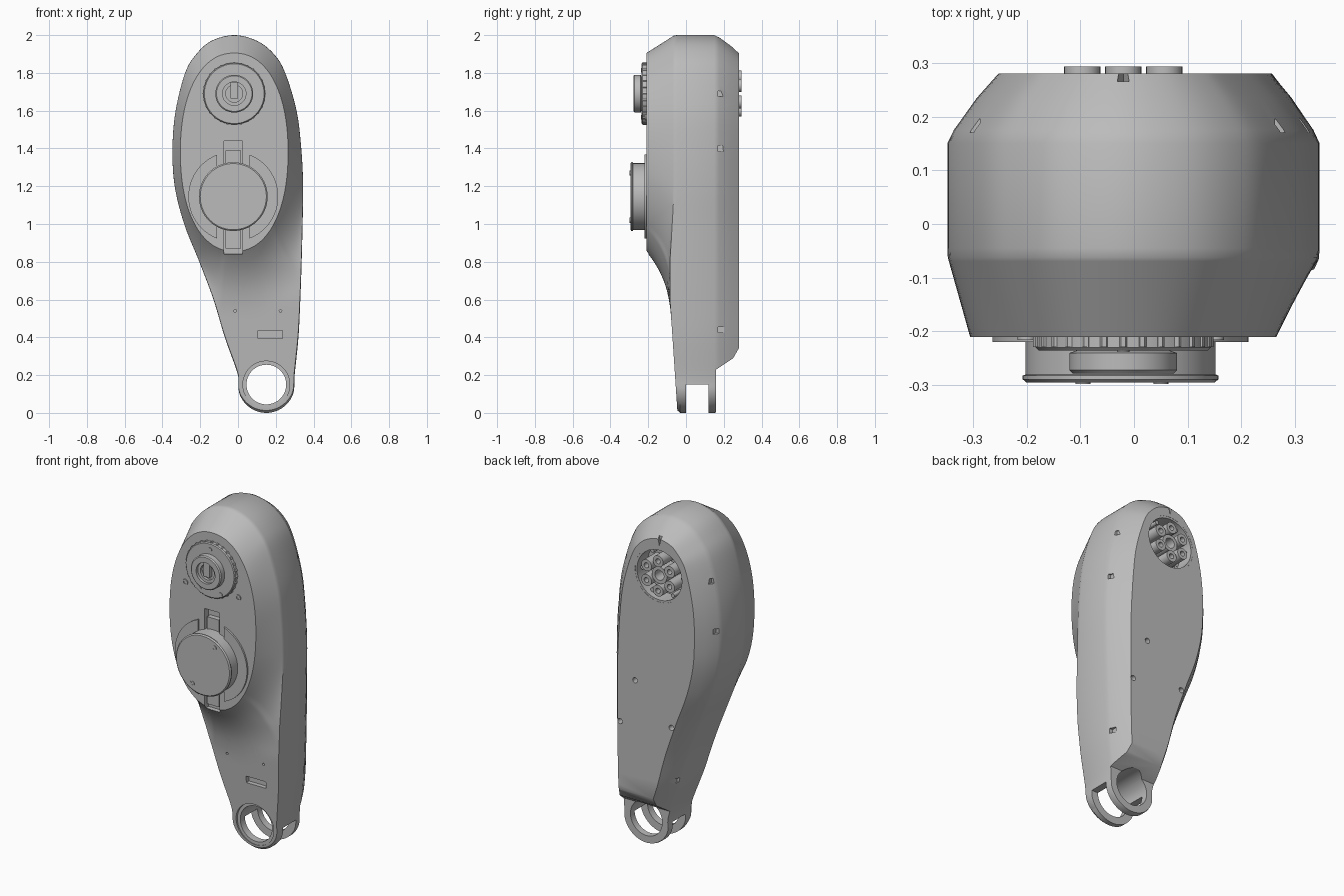
import bpy, bmesh, math
from mathutils import Vector

if "Cube" in bpy.data.objects:
    bpy.data.objects.remove(bpy.data.objects["Cube"])

grey = bpy.data.materials.new("plain grey")
grey.use_nodes = True
grey.diffuse_color = (0.5, 0.5, 0.5, 1)
grey.node_tree.nodes["Principled BSDF"].inputs["Base Color"].default_value = (0.5, 0.5, 0.5, 1)


def finish(name, bm):
    """Store the mesh with its normals outward."""
    bmesh.ops.recalc_face_normals(bm, faces=bm.faces)
    if bm.calc_volume(signed=True) < 0:
        bmesh.ops.reverse_faces(bm, faces=bm.faces)
    mesh = bpy.data.meshes.new(name)
    bm.to_mesh(mesh)
    bm.free()
    mesh.materials.append(grey)
    ob = bpy.data.objects.new(name, mesh)
    bpy.context.collection.objects.link(ob)
    return ob


def loft(name, rings):
    """Join rings of points with quads and close both ends."""
    bm = bmesh.new()
    rows = [[bm.verts.new(p) for p in ring] for ring in rings]
    n = len(rows[0])
    for a, b in zip(rows, rows[1:]):
        for i in range(n):
            j = (i + 1) % n
            bm.faces.new((a[i], a[j], b[j], b[i]))
    bm.faces.new(rows[0])
    bm.faces.new(rows[-1])
    return finish(name, bm)


def lathe(name, profile, x, z, sides=64):
    """Turn (radius, y) points around an axis along y."""
    turn = [2 * math.pi * i / sides for i in range(sides)]
    return loft(name, [[(x + r * math.cos(a), y, z + r * math.sin(a)) for a in turn]
                       for r, y in profile])


def disc(name, x, z, r, y0, y1, sides=32):
    return lathe(name, [(r, y0), (r, y1)], x, z, sides)


def box(name, x, y, z):
    return loft(name, [[(x[0], v, z[0]), (x[1], v, z[0]), (x[1], v, z[1]), (x[0], v, z[1])]
                       for v in y])


def volume(mesh):
    bm = bmesh.new()
    bm.from_mesh(mesh)
    size = bm.calc_volume(signed=True)
    bm.free()
    return size


def cut(ob, cutter):
    """Subtract the cutter, trying another solver if the solid is lost."""
    cutter.hide_render = True
    before = ob.data.copy()
    bpy.context.view_layer.objects.active = ob
    for solver in ('EXACT', 'MANIFOLD', 'FLOAT'):
        mod = ob.modifiers.new("cut", 'BOOLEAN')
        mod.object = cutter
        mod.solver = solver
        bpy.ops.object.modifier_apply(modifier=mod.name)
        if volume(ob.data) > 0.3 * volume(before):
            break
        ob.data = before.copy()
    bpy.data.objects.remove(cutter)


# Side silhouette of the arm, smoothed through a few points
LUG = Vector((0.15, 0.15))
points = [(.30, .2), (.32, .4), (.33, .6), (.337, .8), (.342, 1), (.345, 1.2), (.335, 1.4),
          (.31, 1.6), (.25, 1.8), (.19, 1.9), (.1, 1.97), (-.02, 2), (-.14, 1.97),
          (-.22, 1.9), (-.28, 1.8), (-.33, 1.6), (-.347, 1.4), (-.335, 1.2), (-.285, 1),
          (-.205, .8), (-.13, .6), (-.07, .4), (0, .2)]
points = [Vector(p) for p in points]
for deg in range(195, 346, 25):
    a = math.radians(deg)
    points.append(LUG + 0.15 * Vector((math.cos(a), math.sin(a))))

outline = []
for i in range(len(points)):
    p0, p1, p2, p3 = (points[(i + k) % len(points)] for k in (-1, 0, 1, 2))
    for s in range(6):
        t = s / 6
        outline.append(0.5 * (2 * p1 + (p2 - p0) * t + (2 * p0 - 5 * p1 + 4 * p2 - p3) * t * t
                              + (3 * p1 - p0 - 3 * p2 + p3) * t ** 3))


def inset(amount):
    out = []
    for i, p in enumerate(outline):
        tan = (outline[(i + 1) % len(outline)] - outline[i - 1]).normalized()
        k = amount * min(1, 0.6 + 0.4 * p.y / 1.3)
        out.append(p + Vector((-tan.y, tan.x)) * k)
    return out


CENTRE = Vector((-0.02, 1.38))


def egg_point(p):
    """Edge of the flat front pad, on the ray from the pad centre to p."""
    d = p - CENTRE
    n = (abs(d.x / 0.285) ** 2.2 + abs(d.y / 0.525) ** 2.2) ** (1 / 2.2)
    return CENTRE + d * min(1 / n, 0.94)


def neck(z):
    return -(0.045 + 0.04 * min(z / 0.6, 1) - 0.025 * min(max(z - 0.8, 0) / 0.4, 1))


def front_ring(t):
    ring = []
    for p in outline:
        e = egg_point(p)
        q = e.lerp(p, t)
        gap = (p - e).length
        s = min(1, t * gap / min(gap, 0.34))
        power = 1 + 1.2 * min(max(gap - 0.1, 0) / 0.2, 1)
        base = neck(q.y)
        ring.append((q.x, base - (0.21 + base) * (1 - s) ** power, q.y))
    return ring


# Main housing: flat front pad, blended slope, side wall, bevelled back
rings = [front_ring(t / 16) for t in range(16)] + [front_ring(0.985)]
rings.append([(p.x, neck(p.y) + 0.015, p.y) for p in outline])
for depth, y in ((0, 0.15), (0.012, 0.175), (0.055, 0.235), (0.095, 0.28)):
    rings.append([(p.x, y, p.y) for p in inset(depth)])
body = loft("housing", rings)

# Fork at the foot: sloped end of the rear shell, slot and pivot hole
cut(body, loft("shell_cutter", [[(x, 0.16, -0.1), (x, 0.16, 0.23), (x, 0.25, 0.29),
                                 (x, 0.29, 0.36), (x, 0.4, 0.36), (x, 0.4, -0.1)]
                                for x in (-0.3, 0.6)]))
cut(body, box("slot_cutter", (-0.1, 0.5), (0, 0.12), (-0.1, 0.15)))
cut(body, disc("pivot_cutter", LUG.x, LUG.y, 0.105, -0.2, 0.4, 64))
cut(body, disc("pivot_step_cutter", LUG.x, LUG.y, 0.124, -0.2, -0.043, 64))

# Recesses for the rear hub, latches and neck window
HUB = (-0.02, 1.69)
cut(body, disc("hub_cutter", *HUB, 0.16, 0.17, 0.4, 64))
for low, high in ((0.84, 0.98), (1.3, 1.44)):
    cut(body, box("latch_cutter", (-0.075, 0.025), (-0.3, -0.17), (low, high)))
cut(body, box("window_cutter", (0.105, 0.235), (-0.2, -0.045), (0.395, 0.435)))
for x in (-0.015, 0.225):
    cut(body, disc("pin_cutter", x, 0.54, 0.007, -0.2, -0.05, 12))
for x, z in ((0.14, 1.02), (-0.1, 0.8), (0.24, 0.75)):
    cut(body, disc("back_screw_cutter", x, z, 0.016, 0.2, 0.4, 16))

# Screw pits down both edges
for z in (0.44, 1.4, 1.69):
    level = [p.x for p in outline if abs(p.y - z) < 0.05]
    for x in (min(level), max(level)):
        cut(body, box("side_pit_cutter", (x - 0.03, x + 0.03), (0.17, 0.205), (z - 0.015, z + 0.015)))

# Small mark at the top of the rear hub
cut(body, loft("notch_cutter", [[(-0.038, y, 1.95), (-0.002, y, 1.95), (-0.02, y, 1.865)]
                                for y in (0.265, 0.35)]))

# Upper front dial with finely toothed rim and hollow shaft
parts = [body]
parts.append(lathe("upper_dial", [(0.163, -0.2), (0.163, -0.23), (0.158, -0.235),
                                  (0.085, -0.235), (0.085, -0.245)], *HUB))
parts.append(lathe("shaft_collar", [(0.085, -0.235), (0.1, -0.24), (0.1, -0.272), (0.094, -0.278),
                                    (0.062, -0.278), (0.062, -0.262), (0.045, -0.262),
                                    (0.045, -0.242)], *HUB))
parts.append(box("shaft_key", (-0.04, 0), (-0.24, -0.27), (1.665, 1.75)))
for i in range(28):
    a = 2 * math.pi * i / 28
    parts.append(disc("dial_tooth", HUB[0] + 0.159 * math.cos(a), HUB[1] + 0.159 * math.sin(a),
                      0.009, -0.2, -0.229, 6))
for x, z in ((-0.2, 1.565), (0.15, 1.565)):
    parts.append(lathe("front_screw", [(0.017, -0.2), (0.017, -0.216), (0.009, -0.216),
                                       (0.009, -0.211)], x, z, 16))
for x, z in ((-0.09, 1.565), (0.05, 1.565), (-0.02, 1.815)):
    parts.append(disc("dial_screw", x, z, 0.012, -0.23, -0.238, 16))

# Lower round cover, its split flange and two latches
COVER = (-0.025, 1.145)
flange = disc("cover_flange", *COVER, 0.238, -0.2, -0.22, 64)
cut(flange, box("flange_cutter", (-0.11, 0.06), (-0.3, -0.1), (0.8, 1.5)))
parts.append(flange)
parts.append(lathe("round_cover", [(0.177, -0.15), (0.177, -0.28), (0.182, -0.282), (0.182, -0.289),
                                   (0.175, -0.295)], *COVER, 72))
for x, z in ((0.05, 1.27), (-0.095, 1.02)):
    parts.append(lathe("cover_screw", [(0.014, -0.29), (0.014, -0.298), (0.008, -0.298),
                                       (0.008, -0.296)], x, z, 16))
for low, high in ((0.87, 0.98), (1.31, 1.39)):
    parts.append(box("latch", (-0.065, 0.015), (-0.16, -0.2), (low, high)))

# Rear hub: raised lobes around a hollow centre
parts.append(lathe("hub_rim", [(0.16, 0.17), (0.16, 0.279), (0.148, 0.279), (0.148, 0.18)], *HUB))
parts.append(lathe("hub_centre", [(0.05, 0.17), (0.05, 0.28), (0.03, 0.28), (0.03, 0.2)], *HUB, 32))
for i in range(6):
    a = math.radians(60 * i + 30)
    c, s = math.cos(a), math.sin(a)
    parts.append(lathe("hub_lobe", [(0.034, 0.17), (0.034, 0.293), (0.015, 0.293), (0.015, 0.25)],
                       HUB[0] + 0.088 * c, HUB[1] + 0.088 * s, 24))
    parts.append(disc("hub_pin", HUB[0] + 0.134 * s, HUB[1] + 0.134 * c, 0.012, 0.17, 0.25, 12))

# Smooth shading with crisp edges
bpy.ops.object.select_all(action='DESELECT')
for ob in parts:
    ob.select_set(True)
bpy.context.view_layer.objects.active = body
bpy.ops.object.shade_smooth_by_angle(angle=math.radians(32))
